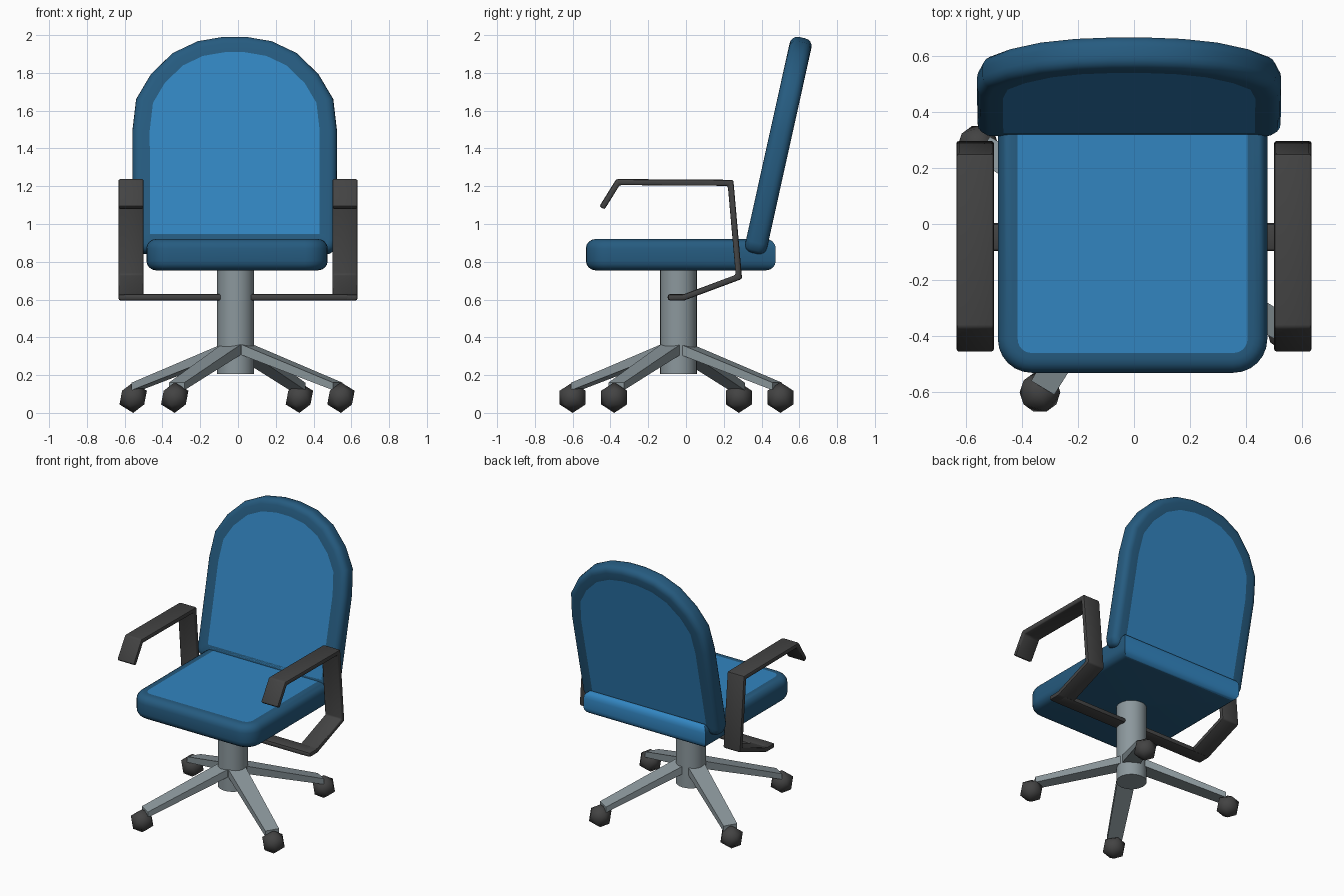
import bpy, bmesh, math
from mathutils import Vector, Matrix

if "Cube" in bpy.data.objects:
    bpy.data.objects.remove(bpy.data.objects["Cube"])


def material(name, rgb):
    m = bpy.data.materials.new(name)
    m.diffuse_color = (*rgb, 1)
    m.use_nodes = True
    m.node_tree.nodes["Principled BSDF"].inputs["Base Color"].default_value = m.diffuse_color
    return m


BRIGHT = material("bright blue fabric", (0.032, 0.235, 0.53))
DEEP = material("deep blue trim", (0.019, 0.105, 0.215))
METAL = material("grey metal", (0.262, 0.314, 0.337))
DARK = material("dark plastic", (0.056, 0.056, 0.056))


def finish(bm, name, mats, angle=40):
    bmesh.ops.recalc_face_normals(bm, faces=bm.faces[:])
    me = bpy.data.meshes.new(name)
    bm.to_mesh(me)
    bm.free()
    ob = bpy.data.objects.new(name, me)
    bpy.context.collection.objects.link(ob)
    for m in mats:
        me.materials.append(m)
    bpy.ops.object.select_all(action='DESELECT')
    ob.select_set(True)
    bpy.context.view_layer.objects.active = ob
    bpy.ops.object.shade_smooth_by_angle(angle=math.radians(angle))
    return ob


def prism(bm, outline, depth):
    """Extrude an xy outline, centred on z = 0."""
    f = bm.faces.new([bm.verts.new((x, y, -depth / 2)) for x, y in outline])
    r = bmesh.ops.extrude_face_region(bm, geom=[f])
    top = [v for v in r['geom'] if isinstance(v, bmesh.types.BMVert)]
    bmesh.ops.translate(bm, verts=top, vec=(0, 0, depth))
    bmesh.ops.recalc_face_normals(bm, faces=bm.faces[:])


def cushion(outline, depth, bevel, inset, both):
    """Padded slab with rounded rims and bright inset panels."""
    bm = bmesh.new()
    prism(bm, outline, depth)
    rims = [e for e in bm.edges if abs(e.verts[0].co.z - e.verts[1].co.z) < 1e-5]
    bmesh.ops.bevel(bm, geom=rims, offset=bevel, segments=4, profile=0.5, affect='EDGES')
    for sign in ((1, -1) if both else (1,)):
        cap = max(bm.faces, key=lambda f: f.normal.z * sign * f.calc_area())
        bmesh.ops.inset_region(bm, faces=[cap], thickness=inset, use_even_offset=True)
        cap.material_index = 1
    return bm


# Seat: rounded front corners, bright top panel and bright back face
R = 0.12
outline = [(0.475, 0.475), (-0.485, 0.475)]
for cx, start in ((-0.485 + R, 180), (0.475 - R, 270)):
    for i in range(7):
        a = math.radians(start + 15 * i)
        outline.append((cx + R * math.cos(a), -0.53 + R + R * math.sin(a)))
bm = cushion(outline, 0.165, 0.05, 0.02, False)
for f in bm.faces:
    if f.normal.y > 0.5:
        f.material_index = 1
seat = finish(bm, "seat", [DEEP, BRIGHT])
seat.location.z = 0.8375

# Backrest: arched slab leaning back, bright panels front and rear
half = [(0.5, 0.845), (0.525, 0.86), (0.54, 0.9), (0.542, 1.5), (0.522, 1.67),
        (0.445, 1.80), (0.33, 1.913), (0.197, 1.976), (0.063, 1.999)]
half = [(x, max(0, (z - (0.845 if z < 1 else 0.858)) / 0.976)) for x, z in half]
outline = half + [(-x, v) for x, v in reversed(half)]
back = finish(cushion(outline, 0.118, 0.042, 0.05, True), "backrest", [DEEP, BRIGHT])
back.location = (-0.0175, 0.3625, 0.845)
back.rotation_euler.x = math.radians(77.5)

# Central column
bm = bmesh.new()
bmesh.ops.create_cone(bm, cap_ends=True, segments=24, radius1=0.098, radius2=0.098,
                      depth=0.6, matrix=Matrix.Translation((-0.012, -0.04, 0.505)))
finish(bm, "column", [METAL])

# Four tapered legs with low-poly wheels
hub = Vector((-0.005, -0.05, 0))
for k in range(4):
    turn = Matrix.Rotation(k * math.pi / 2, 3, 'Z')
    d = turn @ Vector((-0.33, -0.55, 0))
    side = d.normalized().cross(Vector((0, 0, 1)))
    bm = bmesh.new()
    bmesh.ops.create_cube(bm, size=2)
    for v in bm.verts:
        end = v.co.x > 0
        base = hub + d * (0.97 if end else 0.05)
        v.co = (base + side * v.co.y * (0.048 if end else 0.06)
                + Vector((0, 0, (0.14 if end else 0.345) + v.co.z * (0.02 if end else 0.028))))
    finish(bm, f"leg_{k + 1}", [METAL], 30)
    bm = bmesh.new()
    bmesh.ops.create_icosphere(bm, subdivisions=1, radius=0.081,
                               matrix=Matrix.Translation(hub + d + Vector((0, 0, 0.081))))
    finish(bm, f"wheel_{k + 1}", [DARK], 60)


# Armrests: bent flat band, plus a bar running in to the column
def band(path, t):
    """Outline of a bent strip of thickness t with mitred corners."""
    pts = [Vector(p) for p in path]
    left, right = [], []
    for i, p in enumerate(pts):
        dirs = [(pts[j + 1] - pts[j]).normalized() for j in (i - 1, i) if 0 <= j < len(pts) - 1]
        ns = [Vector((-q.y, q.x)) for q in dirs]
        m = sum(ns, Vector((0, 0))).normalized()
        off = m * (t / 2 / m.dot(ns[0]))
        left.append(p + off)
        right.append(p - off)
    return [tuple(p) for p in left + right[::-1]]


def soften(bm, w):
    bmesh.ops.bevel(bm, geom=bm.edges[:], offset=w, segments=2, profile=0.5, affect='EDGES')


path = [(-0.445, 1.085), (-0.36, 1.222), (0.236, 1.218), (0.28, 0.72), (-0.01, 0.612), (-0.095, 0.612)]
to_side = Matrix(((0, 0, 1, 0), (1, 0, 0, 0), (0, 1, 0, 0), (0, 0, 0, 1)))
for sign, word in ((-1, "left"), (1, "right")):
    bm = bmesh.new()
    prism(bm, band(path, 0.032), 0.134)
    soften(bm, 0.01)
    bm.transform(Matrix.Translation((sign * 0.566, 0, 0)) @ to_side)
    finish(bm, word + "_armrest", [DARK])
    bm = bmesh.new()
    bmesh.ops.create_cube(bm, size=1)
    bm.transform(Matrix.Translation((sign * 0.335 - 0.012, -0.047, 0.612)) @ Matrix.Diagonal((0.53, 0.1, 0.036, 1)))
    soften(bm, 0.014)
    finish(bm, word + "_arm_bar", [DARK])
